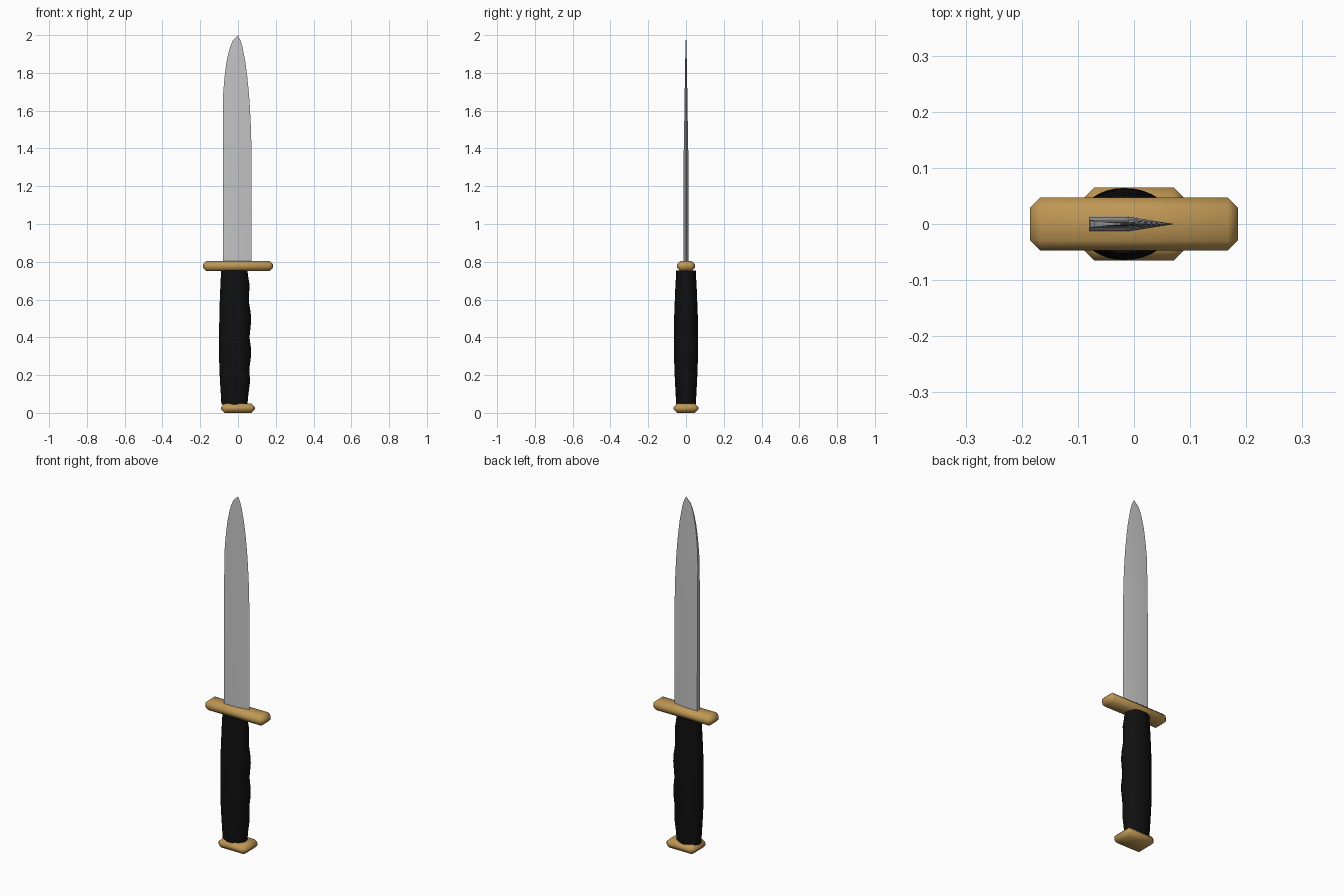
import bpy, bmesh, math

if "Cube" in bpy.data.objects:
    bpy.data.objects.remove(bpy.data.objects["Cube"])


def material(name, r, g, b):
    m = bpy.data.materials.new(name)
    m.diffuse_color = (r, g, b, 1)
    m.use_nodes = True
    m.node_tree.nodes["Principled BSDF"].inputs["Base Color"].default_value = m.diffuse_color
    return m


steel = material("steel grey", 0.56, 0.56, 0.56)
brass = material("brass", 0.52, 0.31, 0.09)
black = material("grip black", 0.005, 0.005, 0.005)


def finish(bm, name, mat, angle):
    bmesh.ops.recalc_face_normals(bm, faces=bm.faces)
    me = bpy.data.meshes.new(name)
    bm.to_mesh(me)
    bm.free()
    ob = bpy.data.objects.new(name, me)
    bpy.context.collection.objects.link(ob)
    me.materials.append(mat)
    bpy.ops.object.select_all(action='DESELECT')
    ob.select_set(True)
    bpy.context.view_layer.objects.active = ob
    bpy.ops.object.shade_smooth_by_angle(angle=math.radians(angle))
    return ob


def loft(rings, name, mat, angle, tip=None):
    bm = bmesh.new()
    loops = [[bm.verts.new(p) for p in ring] for ring in rings]
    n = len(loops[0])
    for a, b in zip(loops, loops[1:]):
        for i in range(n):
            j = (i + 1) % n
            bm.faces.new((a[i], a[j], b[j], b[i]))
    bm.faces.new(loops[0])
    if tip:
        t = bm.verts.new(tip)
        for i in range(n):
            bm.faces.new((loops[-1][i], loops[-1][(i + 1) % n], t))
    else:
        bm.faces.new(loops[-1])
    return finish(bm, name, mat, angle)


def chamfered_box(name, hx, hy, z0, z1, c):
    bm = bmesh.new()
    bmesh.ops.create_cube(bm, size=1)
    for v in bm.verts:
        v.co = (v.co.x * 2 * hx, v.co.y * 2 * hy, (z0 + z1) / 2 + v.co.z * (z1 - z0))
    bmesh.ops.bevel(bm, geom=bm.edges[:], offset=c, segments=1, affect='EDGES')
    return finish(bm, name, brass, 50)


# Brass pommel and cross guard
chamfered_box("pommel", 0.089, 0.065, 0.0, 0.05, 0.018)
chamfered_box("guard", 0.185, 0.047, 0.75, 0.805, 0.018)

# Oval grip with finger grooves on the edge side: z, back x, front x, half depth
grip = [(0.045, -0.088, 0.050, 0.052), (0.10, -0.091, 0.055, 0.055),
        (0.16, -0.095, 0.063, 0.058), (0.20, -0.097, 0.062, 0.060),
        (0.25, -0.099, 0.062, 0.062), (0.30, -0.100, 0.069, 0.063),
        (0.34, -0.100, 0.069, 0.064), (0.40, -0.100, 0.061, 0.064),
        (0.45, -0.100, 0.066, 0.064), (0.49, -0.099, 0.070, 0.063),
        (0.53, -0.099, 0.067, 0.062), (0.58, -0.097, 0.059, 0.060),
        (0.63, -0.095, 0.059, 0.058), (0.68, -0.093, 0.061, 0.056),
        (0.72, -0.091, 0.054, 0.053), (0.755, -0.089, 0.050, 0.052)]
rings = []
for z, x0, x1, d in grip:
    angles = [2 * math.pi * i / 32 for i in range(32)]
    rings.append([((x0 + x1) / 2 + (x1 - x0) / 2 * math.cos(a), d * math.sin(a), z)
                  for a in angles])
loft(rings, "grip", black, 40)

# Single-edged blade with thick spine: z, spine x, edge x, half thickness
blade = [(0.79, -0.080, 0.072, 0.0135), (1.36, -0.080, 0.072, 0.0125),
         (1.50, -0.080, 0.069, 0.010), (1.62, -0.080, 0.063, 0.008),
         (1.70, -0.078, 0.057, 0.007), (1.78, -0.071, 0.049, 0.0055),
         (1.85, -0.062, 0.040, 0.0045), (1.90, -0.052, 0.031, 0.0035),
         (1.94, -0.041, 0.023, 0.0025), (1.97, -0.028, 0.014, 0.0015)]
rings = []
for z, s, e, t in blade:
    ridge = s + (e - s) * 0.46
    rings.append([(s, -t, z), (ridge, -t, z), (e, 0, z), (ridge, t, z), (s, t, z)])
loft(rings, "blade", steel, 30, tip=(0.0, 0, 2.0))
